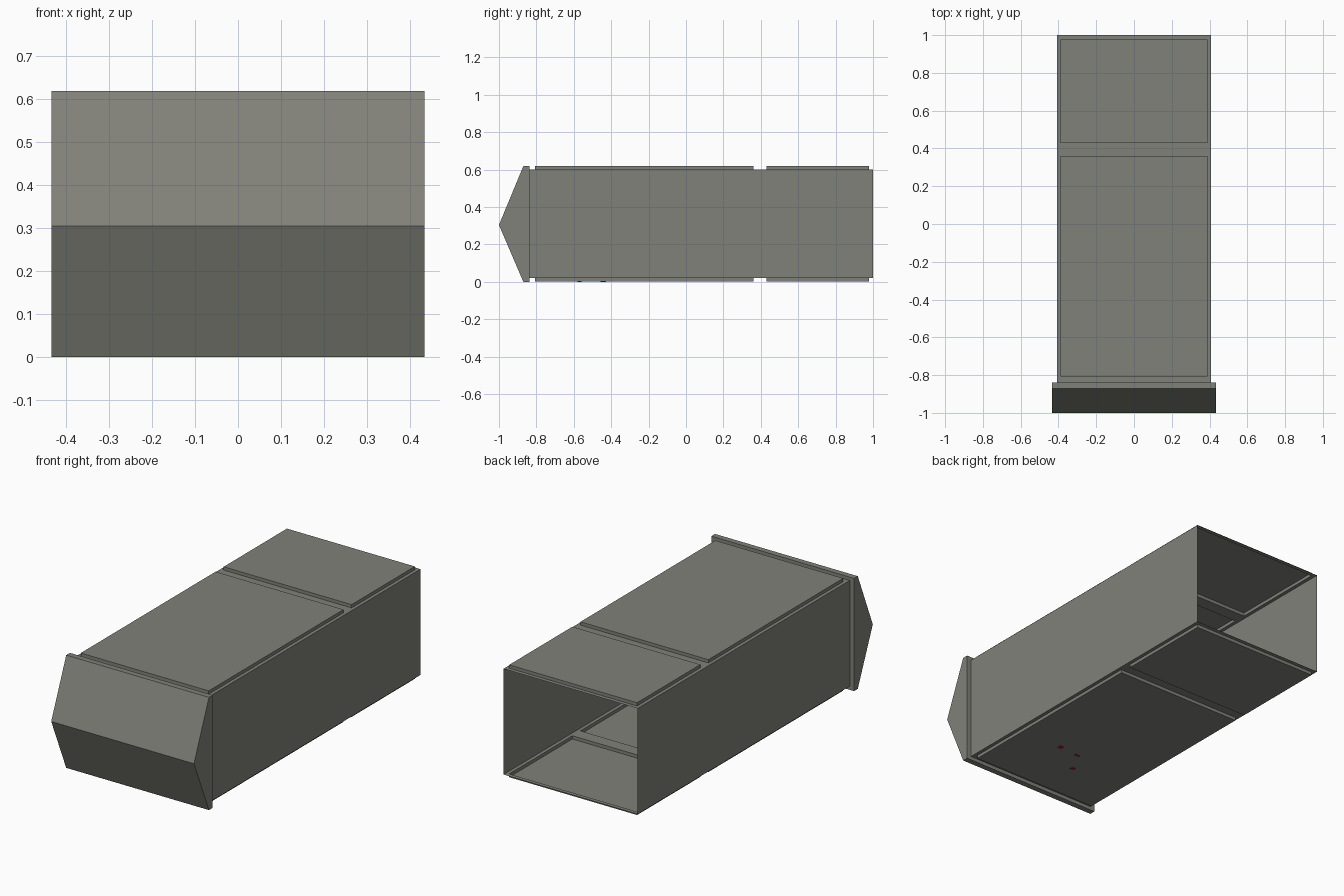
import bpy, bmesh

if "Cube" in bpy.data.objects:
    bpy.data.objects.remove(bpy.data.objects["Cube"])

def material(name, rgb):
    m = bpy.data.materials.new(name)
    m.diffuse_color = (*rgb, 1)
    m.use_nodes = True
    m.node_tree.nodes["Principled BSDF"].inputs["Base Color"].default_value = m.diffuse_color
    return m

grey = material("warm grey", (0.22, 0.22, 0.195))
red = material("dark red", (0.35, 0.02, 0.03))

def finish(name, bm, mat):
    me = bpy.data.meshes.new(name)
    bm.to_mesh(me)
    bm.free()
    me.materials.append(mat)
    ob = bpy.data.objects.new(name, me)
    bpy.context.collection.objects.link(ob)
    return ob

# Thin open-backed tube, with two panels pressed outward on the roof and floor
W, Z0, Z1, EMBOSS = 0.407, 0.02, 0.60, 0.018
XS = [-W, -0.388, 0.388, W]
YS = [-0.838, -0.808, 0.36, 0.43, 0.978, 1.0]
bm = bmesh.new()
for z, out in ((Z1, 1), (Z0, -1)):
    grid = [[bm.verts.new((x, y, z)) for y in YS] for x in XS]
    panels = []
    for i in range(len(XS) - 1):
        for j in range(len(YS) - 1):
            q = [grid[i][j], grid[i + 1][j], grid[i + 1][j + 1], grid[i][j + 1]]
            f = bm.faces.new(q if out > 0 else q[::-1])
            if i == 1 and j in (1, 3):
                panels.append(f)
    res = bmesh.ops.extrude_discrete_faces(bm, faces=panels)
    for f in res["faces"]:
        bmesh.ops.translate(bm, verts=f.verts, vec=(0, 0, out * EMBOSS))
for s in (-1, 1):
    q = [bm.verts.new((s * W, y, z)) for y, z in
         ((YS[0], Z0), (YS[-1], Z0), (YS[-1], Z1), (YS[0], Z1))]
    bm.faces.new(q if s > 0 else q[::-1])
bmesh.ops.remove_doubles(bm, verts=bm.verts, dist=0.0001)
finish("tube_body", bm, grey)

# Wedge nose with a flange, extruded across x
profile = [(-0.838, 0.0), (-0.838, 0.618), (-0.87, 0.618),
           (-1.0, 0.304), (-0.87, 0.0)]
bm = bmesh.new()
face = bm.faces.new([bm.verts.new((-0.433, y, z)) for y, z in profile])
res = bmesh.ops.extrude_face_region(bm, geom=[face])
bmesh.ops.translate(bm, vec=(0.866, 0, 0),
                    verts=[v for v in res["geom"] if isinstance(v, bmesh.types.BMVert)])
bmesh.ops.recalc_face_normals(bm, faces=bm.faces)
finish("wedge_nose", bm, grey)

# Small red flecks on the underside
bm = bmesh.new()
for x, y, w, d in ((0.13, -0.44, 0.025, 0.025), (0.01, -0.45, 0.03, 0.012),
                   (-0.06, -0.57, 0.022, 0.02)):
    for v in bmesh.ops.create_cube(bm, size=1)["verts"]:
        v.co = (x + v.co.x * w, y + v.co.y * d, 0.002 + v.co.z * 0.004)
finish("underside_flecks", bm, red).location.z = -0.0005
